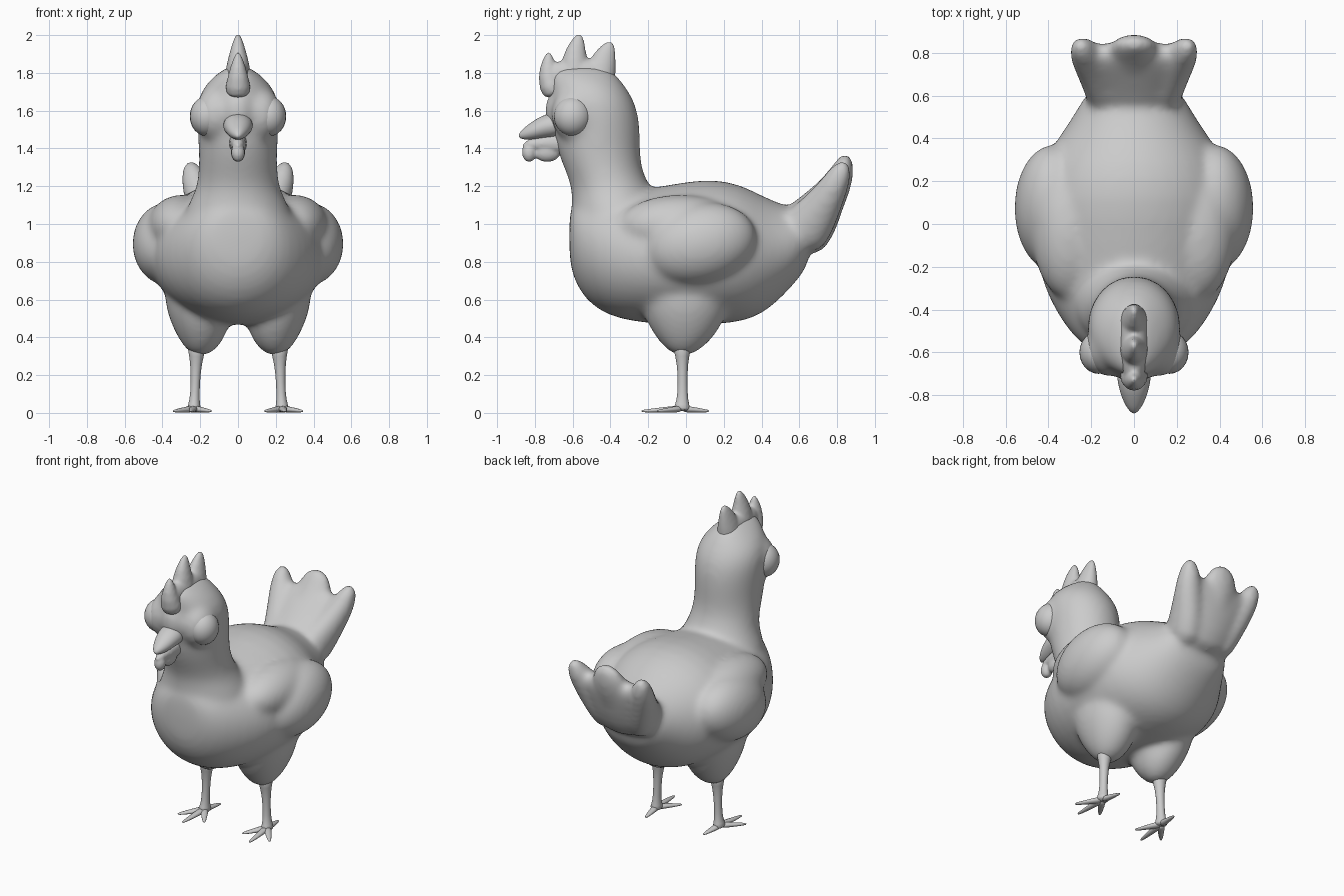
import bpy, bmesh, math
from mathutils import Vector, Matrix

grey = bpy.data.materials.new("plain grey")
grey.diffuse_color = (0.6, 0.6, 0.6, 1)


def loft(bm, sections, sides=16, axis=None):
    """Skin elliptical rings: (x, y, z, half width, half depth) along a path."""
    pts = [Vector(s[:3]) for s in sections]
    rings = []
    for i, s in enumerate(sections):
        t = Vector(axis) if axis else (pts[min(i + 1, len(pts) - 1)] - pts[max(i - 1, 0)]).normalized()
        side = Vector((1, 0, 0))
        side = (side - t * side.dot(t)).normalized()
        up = t.cross(side)
        ring = []
        for k in range(sides):
            a = 2 * math.pi * k / sides
            ring.append(bm.verts.new(pts[i] + side * s[3] * math.cos(a) + up * s[4] * math.sin(a)))
        rings.append(ring)
    faces = [bm.faces.new(rings[0][::-1]), bm.faces.new(rings[-1])]
    for a, b in zip(rings, rings[1:]):
        for k in range(sides):
            n = (k + 1) % sides
            faces.append(bm.faces.new((a[k], a[n], b[n], b[k])))
    bmesh.ops.recalc_face_normals(bm, faces=faces)


def ball(bm, centre, radii, tilt=0):
    m = Matrix.Translation(centre) @ Matrix.Rotation(tilt, 4, 'X') @ Matrix.Diagonal((*radii, 1))
    bmesh.ops.create_uvsphere(bm, u_segments=24, v_segments=16, radius=1, matrix=m)


def finish(name, bm, subdiv=2, voxel=0, smooth=0):
    me = bpy.data.meshes.new(name)
    bm.to_mesh(me)
    bm.free()
    me.shade_smooth()
    me.materials.append(grey)
    ob = bpy.data.objects.new(name, me)
    bpy.context.collection.objects.link(ob)
    if subdiv:
        ob.modifiers.new("round", 'SUBSURF').levels = subdiv
        ob.modifiers["round"].render_levels = subdiv
    if voxel:
        r = ob.modifiers.new("fuse", 'REMESH')
        r.mode, r.voxel_size, r.use_smooth_shade = 'VOXEL', voxel, True
    if smooth:
        s = ob.modifiers.new("soften", 'SMOOTH')
        s.factor, s.iterations = 0.5, smooth
    return ob


# Body: torso, neck with head, wings, thighs and tail fused into one skin
bm = bmesh.new()
torso = [  # y, bottom, top, half width
    (-0.62, 0.82, 1.06, 0.10), (-0.595, 0.70, 1.12, 0.20), (-0.53, 0.59, 1.16, 0.285),
    (-0.42, 0.51, 1.17, 0.365), (-0.27, 0.475, 1.18, 0.44), (-0.08, 0.46, 1.215, 0.475),
    (0.13, 0.46, 1.25, 0.48), (0.29, 0.475, 1.215, 0.435), (0.40, 0.515, 1.155, 0.36),
    (0.50, 0.60, 1.11, 0.29), (0.60, 0.71, 1.08, 0.235), (0.66, 0.80, 1.05, 0.17)]
loft(bm, [(0, y, (b + t) / 2, w, (t - b) / 2) for y, b, t, w in torso], 20, (0, 1, 0))
neck = [  # z, y, half width, half depth
    (0.80, -0.33, 0.28, 0.24), (1.0, -0.345, 0.31, 0.265), (1.1, -0.365, 0.27, 0.245),
    (1.19, -0.395, 0.22, 0.21), (1.29, -0.44, 0.21, 0.205), (1.40, -0.465, 0.21, 0.225),
    (1.54, -0.475, 0.22, 0.235), (1.64, -0.49, 0.22, 0.225), (1.71, -0.51, 0.195, 0.205),
    (1.77, -0.535, 0.145, 0.185), (1.82, -0.55, 0.08, 0.155), (1.84, -0.55, 0.03, 0.08)]
loft(bm, [(0, y, z, w, d) for z, y, w, d in neck], 20, (0, 0, 1))
ball(bm, (0, -0.595, 1.60), (0.12, 0.155, 0.16))                       # face
for s in (-1, 1):
    ball(bm, (s * 0.115, -0.58, 1.58), (0.115, 0.135, 0.15))           # cheek
    ball(bm, (s * 0.375, 0.075, 0.895), (0.187, 0.305, 0.215), 0.22)   # wing
    ball(bm, (s * 0.30, -0.03, 0.99), (0.18, 0.33, 0.165))             # shoulder
    loft(bm, [(s * 0.23, 0, 0.75, 0.17, 0.24), (s * 0.21, -0.005, 0.60, 0.185, 0.25),
              (s * 0.195, -0.01, 0.48, 0.163, 0.21), (s * 0.20, -0.015, 0.39, 0.125, 0.15),
              (s * 0.212, -0.02, 0.335, 0.08, 0.09), (s * 0.22, -0.02, 0.305, 0.035, 0.035)])
    # outer tail feather
    loft(bm, [(s * 0.11, 0.57, 0.90, 0.11, 0.16), (s * 0.15, 0.68, 1.03, 0.10, 0.13),
              (s * 0.20, 0.75, 1.14, 0.09, 0.095), (s * 0.235, 0.805, 1.24, 0.075, 0.075),
              (s * 0.252, 0.832, 1.305, 0.05, 0.05), (s * 0.258, 0.842, 1.335, 0.02, 0.02)], 12)
# tail fan and middle feather
loft(bm, [(0, 0.56, 0.90, 0.235, 0.175), (0, 0.68, 1.03, 0.23, 0.14), (0, 0.75, 1.14, 0.24, 0.10),
          (0, 0.80, 1.22, 0.25, 0.07), (0, 0.82, 1.255, 0.22, 0.04)], 20)
loft(bm, [(0, 0.68, 1.03, 0.14, 0.13), (0, 0.76, 1.15, 0.135, 0.10),
          (0, 0.82, 1.25, 0.13, 0.075), (0, 0.843, 1.33, 0.095, 0.05), (0, 0.85, 1.375, 0.035, 0.02)], 12)
finish("body", bm, 1, 0.016, 22)

# Eyes
for s, label in ((-1, "left"), (1, "right")):
    bm = bmesh.new()
    ball(bm, (s * 0.165, -0.60, 1.57), (0.09, 0.10, 0.105))
    finish(label + "_eye", bm, 0)

# Comb: three spikes rising from a ridge along the skull
bm = bmesh.new()
spikes = [((-0.69, 1.66), (-0.735, 1.79), (-0.725, 1.915), 0.07),
          ((-0.58, 1.74), (-0.595, 1.88), (-0.56, 2.01), 0.085),
          ((-0.47, 1.72), (-0.445, 1.85), (-0.395, 1.97), 0.095)]
for a, m, t, d in spikes:
    tip = [m[i] + (t[i] - m[i]) * 0.7 for i in (0, 1)]
    loft(bm, [(0, *a, 0.09, d * 1.1), (0, *m, 0.055, d * 0.85),
              (0, *tip, 0.028, d * 0.45), (0, *t, 0.008, d * 0.15)], 12)
loft(bm, [(0, -0.77, 1.765, 0.025, 0.06), (0, -0.70, 1.78, 0.055, 0.085),
          (0, -0.55, 1.80, 0.075, 0.085), (0, -0.43, 1.79, 0.06, 0.08),
          (0, -0.38, 1.77, 0.03, 0.05)], 12, (0, 1, 0))
finish("comb", bm, 1, 0.01, 8)

# Beak
bm = bmesh.new()
loft(bm, [(0, -0.66, 1.53, 0.09, 0.075), (0, -0.75, 1.515, 0.078, 0.064),
          (0, -0.81, 1.49, 0.06, 0.048), (0, -0.86, 1.472, 0.034, 0.03),
          (0, -0.885, 1.462, 0.008, 0.008)], 12)
finish("beak", bm)

# Lower beak and wattles
bm = bmesh.new()
loft(bm, [(0, -0.64, 1.43, 0.05, 0.065), (0, -0.76, 1.425, 0.042, 0.045),
          (0, -0.83, 1.42, 0.03, 0.028), (0, -0.865, 1.41, 0.01, 0.01)], 12)
ball(bm, (0, -0.83, 1.378), (0.036, 0.038, 0.05))
ball(bm, (0, -0.735, 1.38), (0.038, 0.07, 0.052))
finish("wattles", bm, 0, 0.008, 5)

# Legs with four toes each
for s, label in ((-1, "left"), (1, "right")):
    bm = bmesh.new()
    loft(bm, [(s * 0.218, -0.02, 0.37, 0.06, 0.06), (s * 0.22, -0.02, 0.30, 0.038, 0.036),
              (s * 0.224, -0.018, 0.22, 0.027, 0.027), (s * 0.228, -0.018, 0.10, 0.024, 0.026),
              (s * 0.232, -0.02, 0.04, 0.032, 0.038), (s * 0.234, -0.022, 0.008, 0.045, 0.055)], 12)
    for tx, ty in ((0.25, -0.24), (0.345, -0.155), (0.14, -0.16), (0.215, 0.125)):
        hub, tip = Vector((s * 0.234, -0.022, 0.022)), Vector((s * tx, ty, 0.009))
        loft(bm, [(*hub.lerp(tip, f), w, h) for f, w, h in
                  ((0, 0.03, 0.022), (0.4, 0.022, 0.016), (0.8, 0.015, 0.010), (1, 0.006, 0.006))], 8)
    finish(label + "_leg", bm, 1)
